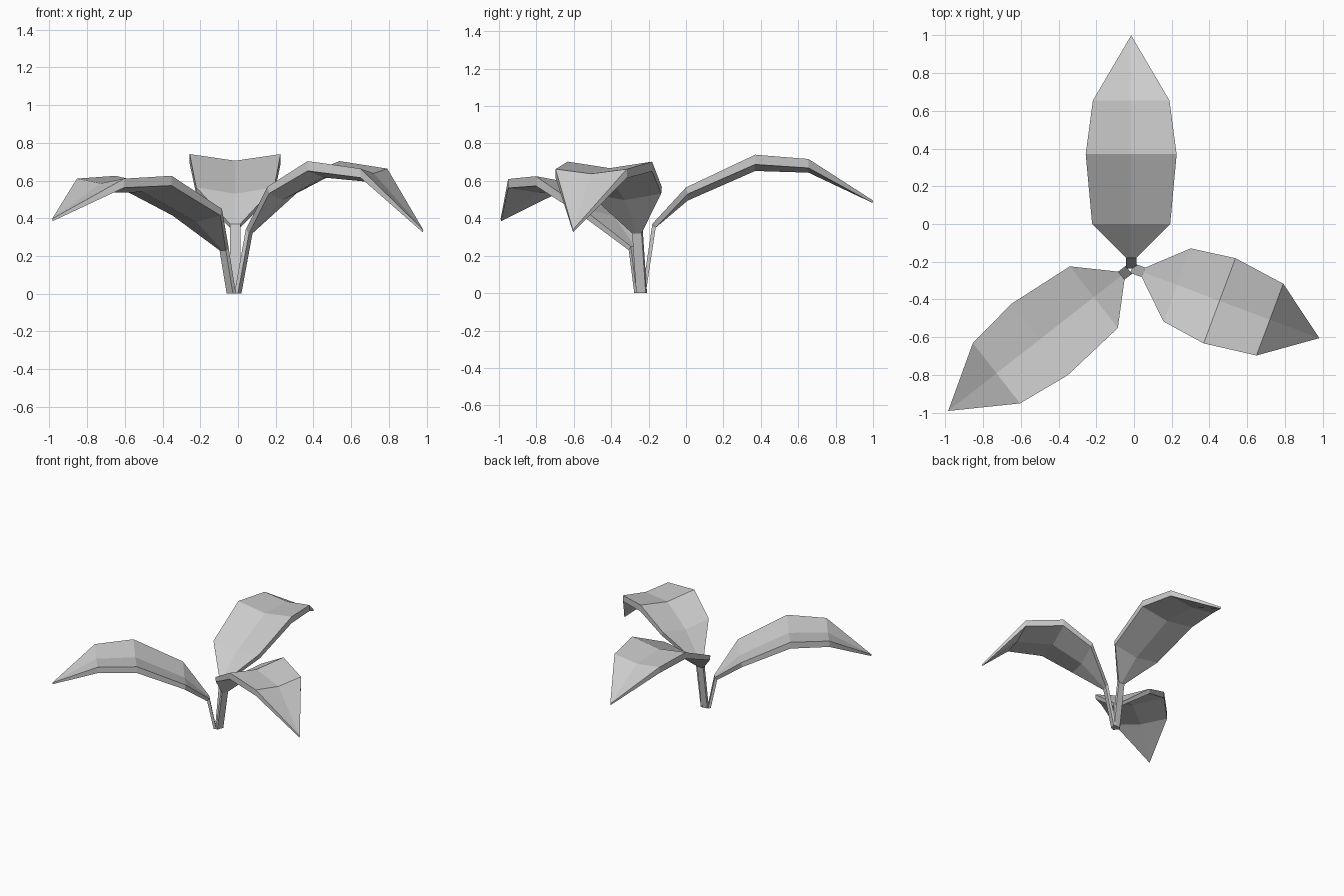
import bpy, bmesh
from math import radians
from mathutils import Matrix, Vector

cube = bpy.data.objects.get("Cube")
if cube:
    bpy.data.objects.remove(cube, do_unlink=True)

grey = bpy.data.materials.new("leaf grey")
grey.use_nodes = True
color = (0.6, 0.6, 0.6, 1)
grey.diffuse_color = color
grey.node_tree.nodes["Principled BSDF"].inputs["Base Color"].default_value = color

# Half width, midrib sag, underside shift (outward, up) at each station:
# stem foot, leaf base, three blade stations
SECTIONS = [
    (0.027, 0, 0.02, 0),
    (0.027, 0, 0.018, -0.02),
    (0.207, 0.035, 0.01, -0.035),
    (0.241, 0.035, 0, -0.052),
    (0.203, 0.025, 0, -0.048),
]


def leaf(name, origin, angle, profile):
    """Folded leaf with its stem; profile lists (distance, height) up to the tip."""
    bm = bmesh.new()
    top, under = [], []
    for (d, z), (half, sag, out, up) in zip(profile, SECTIONS):
        row = [Vector((d, side * half, z - (sag if side == 0 else 0))) for side in (-1, 0, 1)]
        top.append([bm.verts.new(p) for p in row])
        under.append([bm.verts.new(p + Vector((out, 0, up))) for p in row])
    d, z = profile[-1]
    tips = [bm.verts.new((d, 0, z)), bm.verts.new((d - 0.004, 0, z - 0.012))]

    # Upper and lower skins, each closing to the tip
    for rows, tip in zip((top, under), tips):
        for a, b in zip(rows, rows[1:]):
            for i in range(2):
                bm.faces.new((a[i], b[i], b[i + 1], a[i + 1]))
        for i in range(2):
            bm.faces.new((rows[-1][i], tip, rows[-1][i + 1]))

    # Rim strips along both edges and the foot
    for side in (0, 2):
        upper = [r[side] for r in top] + [tips[0]]
        lower = [r[side] for r in under] + [tips[1]]
        for i in range(len(upper) - 1):
            bm.faces.new((upper[i], upper[i + 1], lower[i + 1], lower[i]))
    for i in range(2):
        bm.faces.new((top[0][i], top[0][i + 1], under[0][i + 1], under[0][i]))

    bmesh.ops.recalc_face_normals(bm, faces=bm.faces)
    bm.transform(Matrix.Translation((*origin, 0)) @ Matrix.Rotation(radians(angle), 4, "Z"))
    mesh = bpy.data.meshes.new(name)
    bm.to_mesh(mesh)
    bm.free()
    mesh.materials.append(grey)
    obj = bpy.data.objects.new(name, mesh)
    bpy.context.collection.objects.link(obj)


# Three leaves around the shared foot, distances measured from the stem top
leaf("back_leaf", (-0.015, -0.17), 90,
     [(-0.065, 0), (-0.01, 0.37), (0.17, 0.565), (0.54, 0.74), (0.825, 0.717), (1.17, 0.495)])
leaf("right_leaf", (-0.075, -0.28), 218,
     [(-0.06, 0), (-0.01, 0.25), (0.175, 0.45), (0.54, 0.625), (0.83, 0.61), (1.155, 0.397)])
leaf("left_leaf", (0.06, -0.26), -20.5,
     [(-0.075, 0), (-0.01, 0.34), (0.18, 0.567), (0.42, 0.703), (0.705, 0.663), (0.985, 0.338)])
